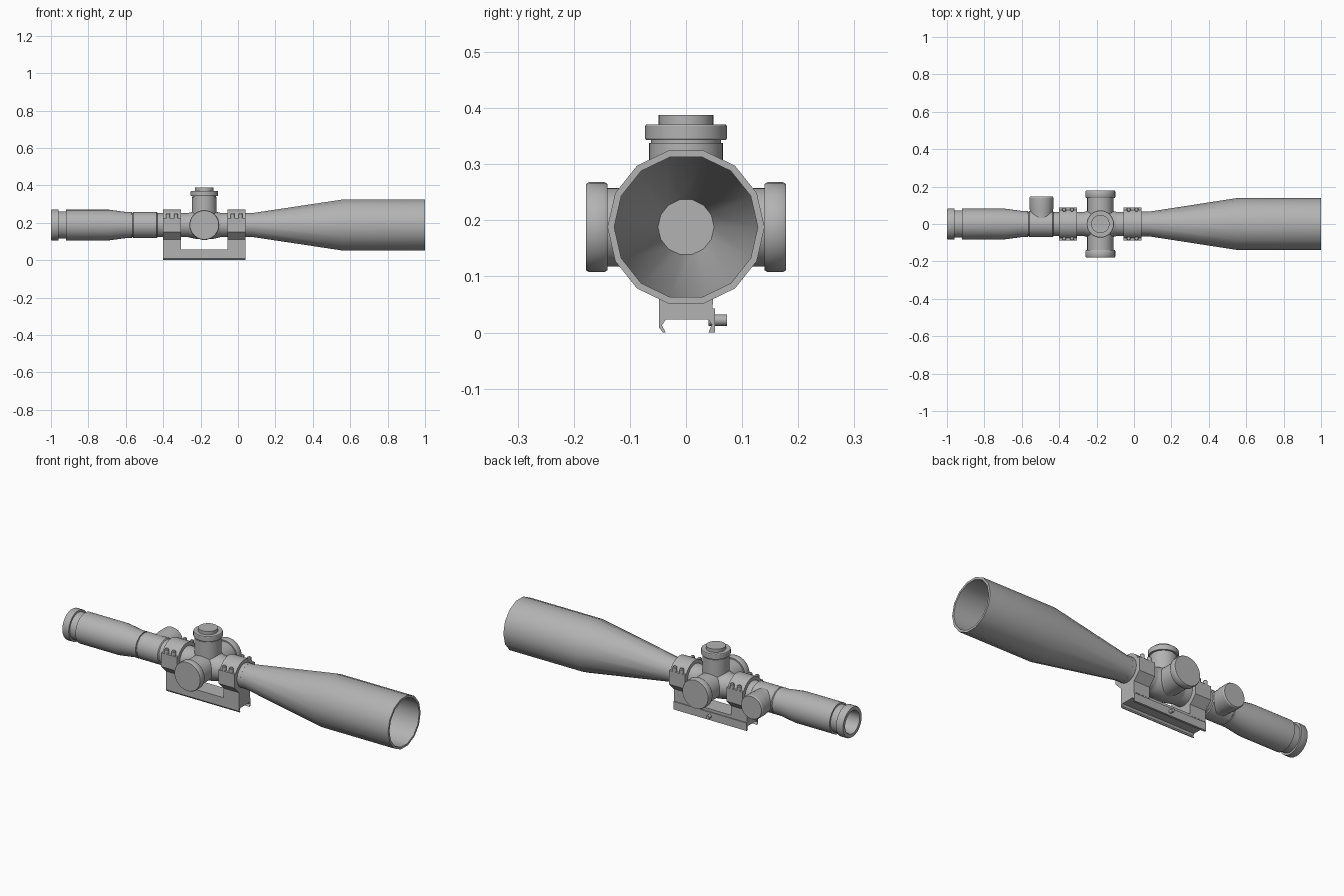
import bpy, bmesh, math
from mathutils import Matrix, Vector

cube = bpy.data.objects.get("Cube")
if cube:
    bpy.data.objects.remove(cube, do_unlink=True)

grey = bpy.data.materials.new("matte grey")
grey.use_nodes = True
GREY = (0.45, 0.45, 0.45, 1)
grey.diffuse_color = GREY
grey.node_tree.nodes["Principled BSDF"].inputs["Base Color"].default_value = GREY

CZ = 0.188          # height of the optical axis
TURRET_X = -0.18    # middle of the adjustment turrets


def finish(bm, name):
    bmesh.ops.recalc_face_normals(bm, faces=bm.faces)
    mesh = bpy.data.meshes.new(name)
    bm.to_mesh(mesh)
    bm.free()
    mesh.materials.append(grey)
    obj = bpy.data.objects.new(name, mesh)
    bpy.context.collection.objects.link(obj)
    bpy.ops.object.select_all(action='DESELECT')
    obj.select_set(True)
    bpy.context.view_layer.objects.active = obj
    bpy.ops.object.shade_smooth_by_angle(angle=math.radians(32))
    return obj


def lathe(name, profile, origin, axis, sides=32):
    """Turn (distance, radius) points around an axis; both ends are closed."""
    bm = bmesh.new()
    turn = Vector((0, 0, 1)).rotation_difference(Vector(axis)).to_matrix()
    rings = []
    for t, r in profile:
        ring = []
        for i in range(sides):
            a = math.tau * (i + 0.0) / sides + math.pi / 2
            p = turn @ Vector((r * math.cos(a), r * math.sin(a), t))
            ring.append(bm.verts.new(p + Vector(origin)))
        rings.append(ring)
    for a, b in zip(rings, rings[1:]):
        for i in range(sides):
            j = (i + 1) % sides
            bm.faces.new((a[i], a[j], b[j], b[i]))
    bm.faces.new(rings[0])
    bm.faces.new(rings[-1])
    return finish(bm, name)


def prism(name, outline, x0, x1):
    """Extrude a (y, z) outline along x."""
    bm = bmesh.new()
    face = bm.faces.new([bm.verts.new((x0, y, z)) for y, z in outline])
    out = bmesh.ops.extrude_face_region(bm, geom=[face])
    verts = [v for v in out["geom"] if isinstance(v, bmesh.types.BMVert)]
    bmesh.ops.translate(bm, verts=verts, vec=(x1 - x0, 0, 0))
    return finish(bm, name)


AXIS = (0, 0, CZ)
ALONG = (1, 0, 0)

# Flared front bell, hollow inside
lathe("objective_bell", [(0.0, 0.065), (0.08, 0.066), (0.56, 0.14), (1.0, 0.14),
                         (1.0, 0.128), (0.56, 0.127), (0.1, 0.05)], AXIS, ALONG, 14)

# Main tube and the collar around the rear knob
lathe("main_tube", [(-0.58, 0.065), (0.06, 0.065)], AXIS, ALONG)
lathe("rear_collar", [(-0.565, 0.064), (-0.56, 0.07), (-0.435, 0.07), (-0.43, 0.064)],
      AXIS, ALONG)

# Eyepiece with a grooved rim and an open end
lathe("eyepiece", [(-0.6, 0.05), (-0.99, 0.058), (-1.0, 0.062), (-1.0, 0.08),
                   (-0.995, 0.083), (-0.96, 0.083), (-0.96, 0.073), (-0.92, 0.073),
                   (-0.92, 0.082), (-0.69, 0.082), (-0.60, 0.07), (-0.567, 0.07)],
      AXIS, ALONG)

# Rounded saddle where the turrets meet the tube
lathe("turret_saddle", [(-0.09, 0.064), (-0.065, 0.07), (-0.04, 0.075),
                        (0.04, 0.075), (0.065, 0.07), (0.09, 0.064)],
      (TURRET_X, 0, CZ), ALONG)

# Top turret with cap and button
lathe("top_turret", [(0.0, 0.066), (0.15, 0.066), (0.15, 0.062), (0.155, 0.062),
                     (0.155, 0.071), (0.158, 0.073), (0.18, 0.073), (0.183, 0.071),
                     (0.183, 0.049), (0.2, 0.049)], (TURRET_X, 0, CZ), (0, 0, 1))

# Matching turrets on both sides, and screws and rings
for side, label in ((-1, "right"), (1, "left")):
    lathe(label + "_turret", [(0.0, 0.07), (0.14, 0.07), (0.14, 0.077), (0.145, 0.08),
                              (0.173, 0.08), (0.178, 0.077)],
          (TURRET_X, 0, CZ), (0, side, 0))

# Rear side knob
lathe("rear_side_knob", [(0.0, 0.062), (0.075, 0.062), (0.09, 0.065), (0.14, 0.065),
                         (0.146, 0.061)], (-0.495, 0, CZ), (0, 1, 0))

# Mounting rings, their posts and the clamp screws
post = [(0.088, 0.225), (0.088, 0.15), (0.048, 0.11), (0.048, 0.05)]
post += [(-y, z) for y, z in reversed(post)]
for label, x0, x1 in (("rear", -0.4, -0.305), ("front", -0.055, 0.04)):
    lathe(label + "_ring", [(x0, 0.084), (x1, 0.084)], AXIS, ALONG)
    prism(label + "_ring_post", post, x0, x1)
    mid = (x0 + x1) / 2
    for dx in (-0.021, 0.021):
        for y in (-0.077, 0.077):
            lathe(label + "_ring_screw", [(0, 0.011), (0.022, 0.011), (0.026, 0.008)],
                  (mid + dx, y, 0.224), (0, 0, 1), 12)

# Rail base with gripping jaws
jaws = [(-0.048, 0.058), (-0.048, 0.009), (-0.041, 0), (-0.036, 0), (-0.043, 0.013),
        (-0.036, 0.023), (0.04, 0.023), (0.046, 0.014), (0.04, 0), (0.052, 0),
        (0.052, 0.043), (0.047, 0.043), (0.047, 0.058)]
prism("rail_base", jaws, -0.4, 0.04)
lathe("rail_clamp_bolt", [(0.04, 0.01), (0.073, 0.01)], (TURRET_X, 0, 0.022), (0, 1, 0), 12)
